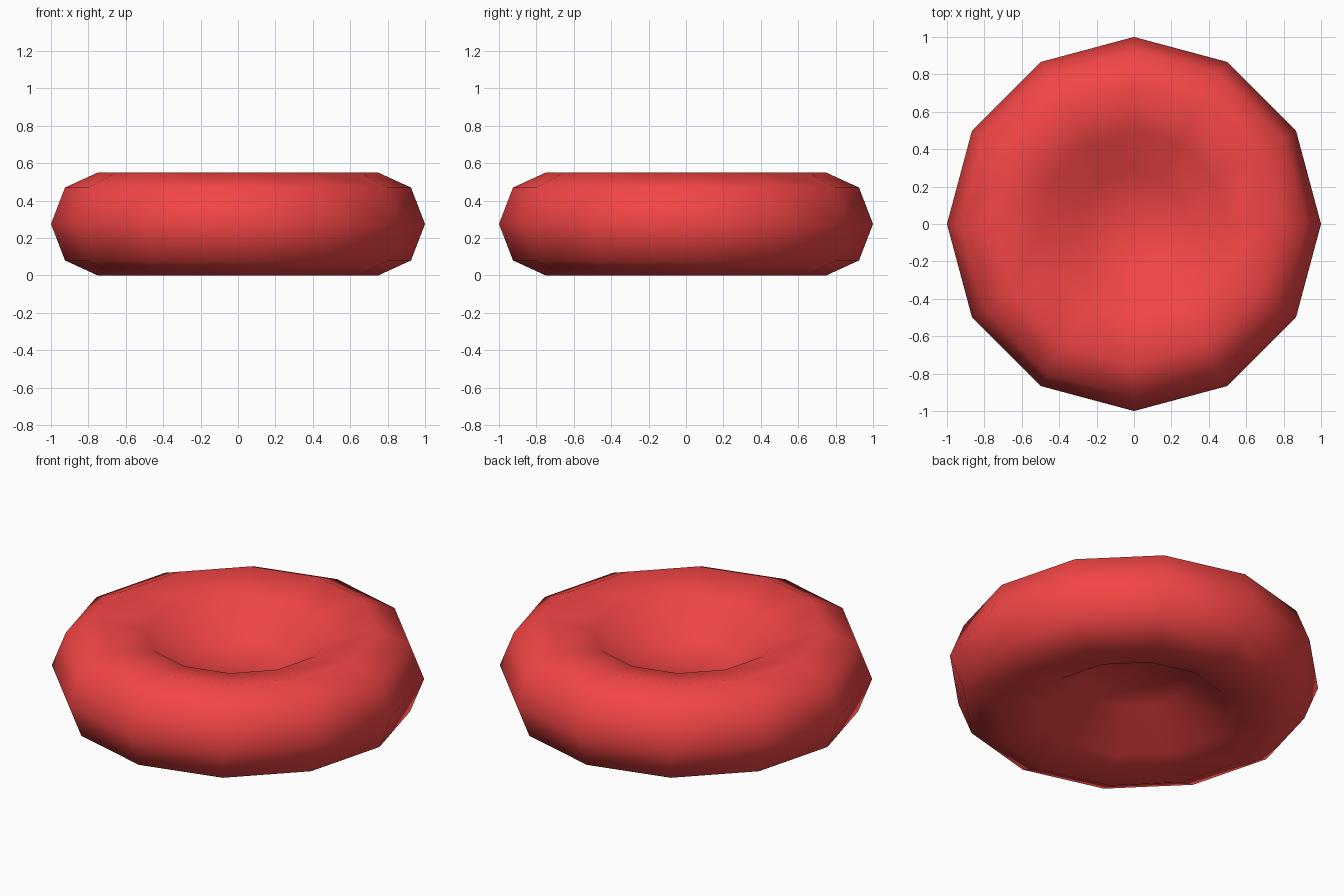
import bpy, bmesh, math

if "Cube" in bpy.data.objects:
    bpy.data.objects.remove(bpy.data.objects["Cube"])

SIDES = 12
MID = 0.275
# upper half of the biconcave section: (radius, height above the middle plane)
UPPER = [(0.28, 0.06), (0.50, 0.225), (0.75, 0.275), (0.925, 0.195)]
PROFILE = UPPER + [(1.0, 0.0)] + [(r, -h) for r, h in reversed(UPPER)]
POLE = 0.04

# lathe the section into rings
bm = bmesh.new()
rings = []
for r, h in PROFILE:
    rings.append([bm.verts.new((r * math.cos(a), r * math.sin(a), MID + h))
                  for a in (2 * math.pi * i / SIDES for i in range(SIDES))])
for a, b in zip(rings, rings[1:]):
    for i in range(SIDES):
        j = (i + 1) % SIDES
        bm.faces.new((a[i], b[i], b[j], a[j]))

# close the dimple floors above and below
for ring, h in ((rings[0], POLE), (rings[-1], -POLE)):
    centre = bm.verts.new((0, 0, MID + h))
    for i in range(SIDES):
        bm.faces.new((centre, ring[i], ring[(i + 1) % SIDES]))
bmesh.ops.recalc_face_normals(bm, faces=bm.faces[:])
for f in bm.faces:
    f.smooth = True

mesh = bpy.data.meshes.new("dimpled_disc")
bm.to_mesh(mesh)
bm.free()

# red colour
red = bpy.data.materials.new("red")
red.diffuse_color = (0.9, 0.06, 0.06, 1)
red.use_nodes = True
red.node_tree.nodes["Principled BSDF"].inputs["Base Color"].default_value = red.diffuse_color
mesh.materials.append(red)
bpy.context.collection.objects.link(bpy.data.objects.new("dimpled_disc", mesh))
